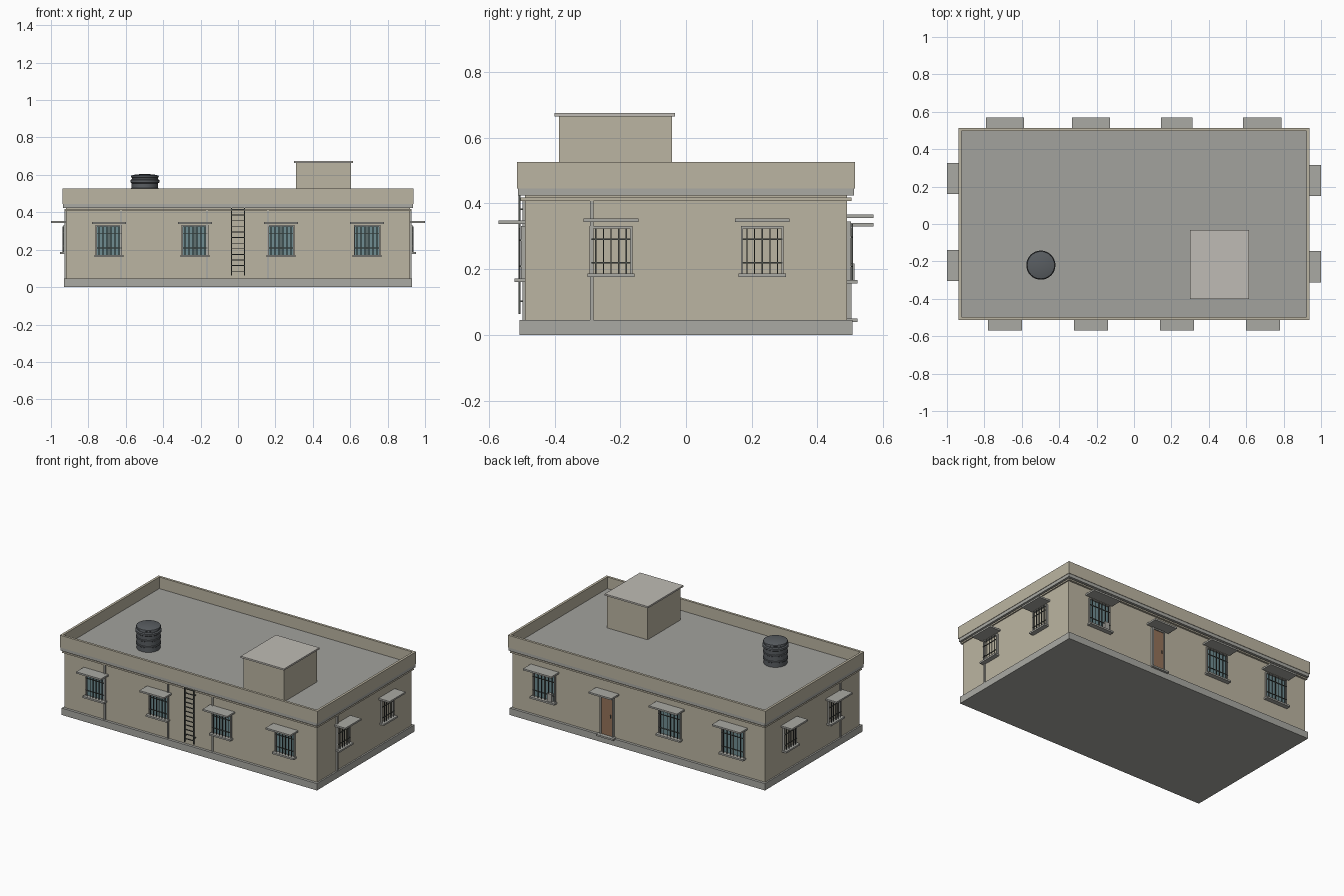
import bpy, bmesh, math

if "Cube" in bpy.data.objects:
    bpy.data.objects.remove(bpy.data.objects["Cube"])

def mat(name, c):
    m = bpy.data.materials.new(name)
    m.diffuse_color = (*c, 1)
    m.use_nodes = True
    m.node_tree.nodes["Principled BSDF"].inputs["Base Color"].default_value = m.diffuse_color
    return m

WALL = mat("plaster", (0.50, 0.46, 0.36))
STONE = mat("concrete", (0.40, 0.40, 0.37))
DECK = mat("roof_grey", (0.36, 0.36, 0.34))
CAP = mat("pale_concrete", (0.52, 0.50, 0.46))
GLASS = mat("glass", (0.16, 0.27, 0.29))
IRON = mat("iron", (0.08, 0.09, 0.08))
WOOD = mat("wood", (0.30, 0.17, 0.10))
TANK = mat("tank_plastic", (0.10, 0.11, 0.12))

def boxes(name, ranges, material):
    """One object made of several (x0, x1, y0, y1, z0, z1) boxes."""
    bm = bmesh.new()
    for x0, x1, y0, y1, z0, z1 in ranges:
        x0, x1 = sorted((x0, x1))
        y0, y1 = sorted((y0, y1))
        r = bmesh.ops.create_cube(bm, size=1)
        for v in r["verts"]:
            v.co = (x0 + (v.co.x + .5) * (x1 - x0),
                    y0 + (v.co.y + .5) * (y1 - y0),
                    z0 + (v.co.z + .5) * (z1 - z0))
    me = bpy.data.meshes.new(name)
    bm.to_mesh(me)
    bm.free()
    me.materials.append(material)
    ob = bpy.data.objects.new(name, me)
    bpy.context.collection.objects.link(ob)
    return ob

def block(name, hx, hy, z0, z1, material):
    return boxes(name, [(-hx, hx, -hy, hy, z0, z1)], material)

def on_wall(side, u0, u1, d0, d1, z0, z1):
    """Map along-wall u and absolute outward distance d to a box."""
    if side in ("front", "back"):
        s = -1 if side == "front" else 1
        return (u0, u1, s * d0, s * d1, z0, z1)
    s = -1 if side == "left" else 1
    return (s * d0, s * d1, u0, u1, z0, z1)

def wall_d(side):
    return 0.49 if side in ("front", "back") else 0.92

# Main masses
block("plinth", 0.93, 0.507, 0, 0.045, STONE)
block("walls", 0.92, 0.49, 0.045, 0.43, WALL)
block("lower_cornice", 0.928, 0.503, 0.408, 0.418, WALL)
block("cornice_slab", 0.935, 0.511, 0.424, 0.447, STONE)
block("roof_deck", 0.925, 0.50, 0.44, 0.45, DECK)
X, Y, T = 0.938, 0.514, 0.016
boxes("parapet", [(-X, X, -Y, -Y + T, .445, .526), (-X, X, Y - T, Y, .445, .526),
                  (-X, -X + T, -Y + T, Y - T, .445, .526),
                  (X - T, X, -Y + T, Y - T, .445, .526)], WALL)

# Stair head on the roof
boxes("stair_head", [(.31, .605, -.387, -.043, .445, .665)], WALL)
boxes("stair_head_cap", [(.30, .615, -.40, -.033, .664, .675)], CAP)

def canopy(side, u, w, z):
    d = wall_d(side)
    out = 0.57 if d < .6 else 1.0
    boxes(side + "_canopy", [on_wall(side, u - w / 2, u + w / 2, d - .01, out, z, z + .011)], STONE)

def window(side, u, w, z0, z1, bars, canopy_w, canopy_z, glass=True):
    d, h, f = wall_d(side), w / 2, 0.007
    B = lambda *a: on_wall(side, *a)
    # surround
    boxes(side + "_window_frame", [
        B(u - h - f, u - h, d - .005, d + .012, z0, z1 + f),
        B(u + h, u + h + f, d - .005, d + .012, z0, z1 + f),
        B(u - h, u + h, d - .005, d + .012, z1, z1 + f)], STONE)
    boxes(side + "_window_sill", [B(u - h - .014, u + h + .014, d - .005, d + .031, z0 - .011, z0)], STONE)
    if glass:
        boxes(side + "_window_glass", [B(u - h, u + h, d - .005, d + .002, z0, z1)], GLASS)
        boxes(side + "_window_mullion", [B(u - .003, u + .003, d, d + .005, z0, z1)], IRON)
    # security bars
    t = 0.0018
    rods = []
    for i in range(bars):
        c = u - h + w * (i + .5) / bars
        rods.append(B(c - t, c + t, d + .014, d + .018, z0, z1))
    for k in (.24, .76):
        z = z0 + (z1 - z0) * k
        rods.append(B(u - h - .003, u + h + .003, d + .012, d + .016, z - t, z + t))
    boxes(side + "_window_bars", rods, IRON)
    canopy(side, u, canopy_w, canopy_z)

for u in (-.69, -.23, .23, .69):
    window("front", u, .128, .172, .325, 6, .18, .337)
for u in (-.69, -.23, .685):
    window("back", u, .15, .167, .338, 6, .205, .356)
for s, us in (("right", (-.228, .232)), ("left", (-.222, .243))):
    for u in us:
        window(s, u, .116, .187, .324, 5, .167, .343, glass=False)

# Small unit on one back window
boxes("window_unit", [(.62, .655, .49, .513, .167, .218)], STONE)

# Back door with frame, step and canopy
boxes("door", [(.188, .268, .485, .496, .05, .315)], WOOD)
boxes("door_frame", [(.179, .188, .485, .503, .045, .324), (.268, .277, .485, .503, .045, .324),
                     (.188, .268, .485, .503, .315, .324)], STONE)
boxes("door_handle", [(.198, .203, .495, .502, .17, .19)], IRON)
boxes("door_step", [(.165, .291, .485, .522, .039, .05)], STONE)
canopy("back", .228, .167, .33)

# Downpipes
def pipe(side, u):
    d = wall_d(side)
    boxes(side + "_downpipe", [on_wall(side, u - .005, u + .005, d - .002, d + .008, .045, .41)], STONE)

for u in (-.625, -.165, .16):
    pipe("front", u)
pipe("right", -.287)
pipe("left", -.287)

# Ladder on the front
rungs = [(-.033, .033, -.508, -.504, z - .002, z + .002)
         for z in (.085 + .03 * i for i in range(12))]
rails = [(s * .031, s * .037, -.51, -.503, .063, .425) for s in (-1, 1)]
feet = [(s * .031, s * .037, -.504, -.488, z, z + .005) for s in (-1, 1) for z in (.1, .38)]
boxes("ladder", rungs + rails + feet, IRON)

# Water tank: lathed profile
profile = [(0, .45), (.071, .45), (.071, .478), (.075, .481), (.075, .487), (.071, .49),
           (.071, .518), (.075, .521), (.075, .527), (.071, .53), (.071, .555),
           (.078, .560), (.078, .572), (.070, .577), (.070, .585), (.075, .588),
           (.073, .596), (.05, .602), (0, .606)]
bm = bmesh.new()
vs = [bm.verts.new((r, 0, z)) for r, z in profile]
es = [bm.edges.new(p) for p in zip(vs, vs[1:])]
bmesh.ops.spin(bm, geom=vs + es, cent=(0, 0, 0), axis=(0, 0, 1), angle=2 * math.pi, steps=32)
bmesh.ops.remove_doubles(bm, verts=bm.verts, dist=1e-4)
bmesh.ops.recalc_face_normals(bm, faces=bm.faces)
me = bpy.data.meshes.new("water_tank")
bm.to_mesh(me)
bm.free()
me.materials.append(TANK)
tank = bpy.data.objects.new("water_tank", me)
tank.location = (-.498, -.22, 0)
bpy.context.collection.objects.link(tank)
bpy.context.view_layer.objects.active = tank
tank.select_set(True)
bpy.ops.object.shade_smooth_by_angle()
